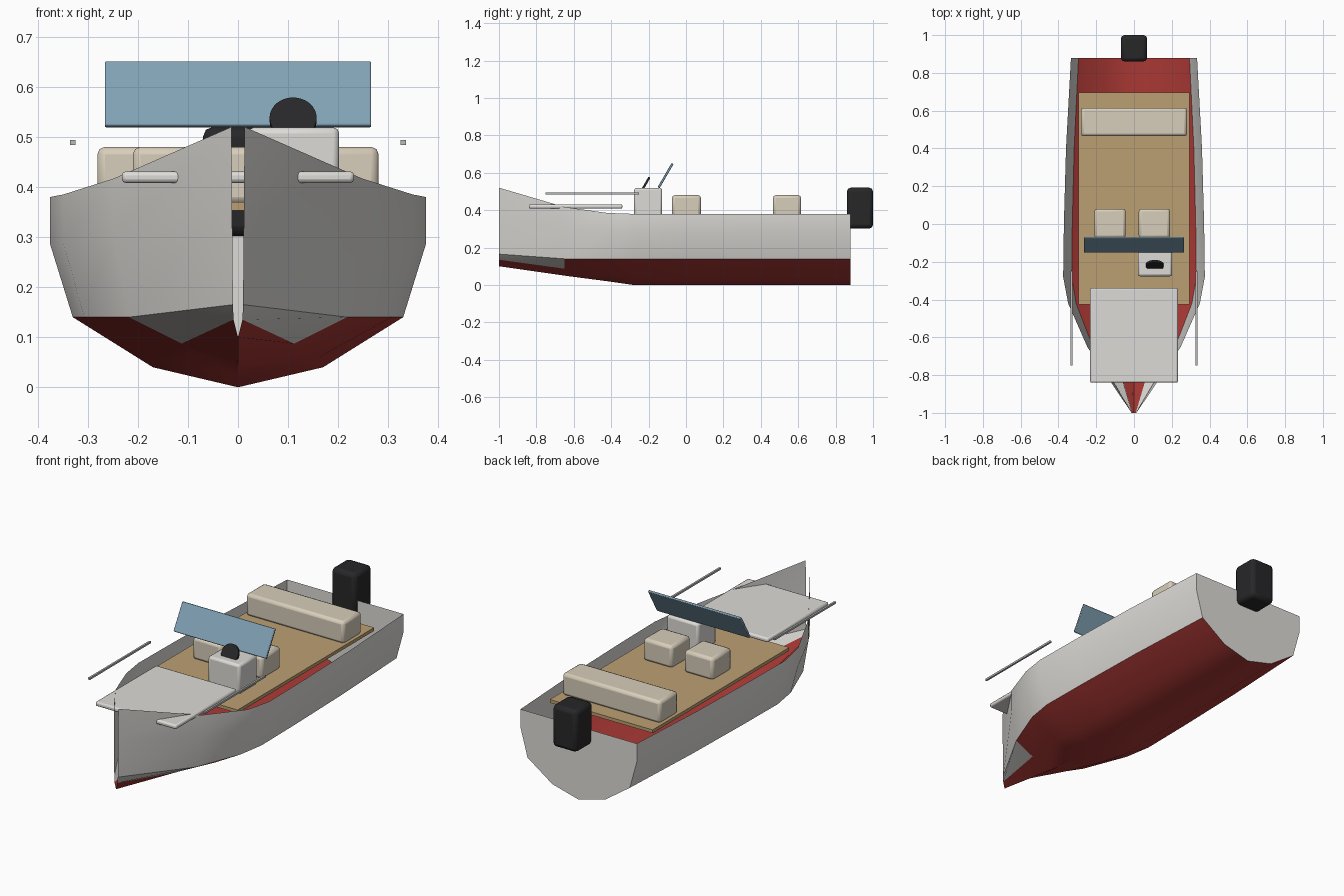
import bpy, bmesh, math

if "Cube" in bpy.data.objects:
    bpy.data.objects.remove(bpy.data.objects["Cube"])


def material(name, rgb):
    m = bpy.data.materials.new(name)
    m.diffuse_color = (*rgb, 1)
    m.use_nodes = True
    m.node_tree.nodes["Principled BSDF"].inputs["Base Color"].default_value = m.diffuse_color
    return m


RED = material("antifouling_red", (0.40, 0.04, 0.035))
WHITE = material("hull_white", (0.72, 0.71, 0.68))
TAN = material("teak", (0.50, 0.35, 0.17))
CREAM = material("cushion", (0.68, 0.61, 0.49))
BLACK = material("black", (0.02, 0.02, 0.022))
GLASS = material("tinted_glass", (0.22, 0.36, 0.46))
METAL = material("metal", (0.5, 0.5, 0.52))


def smooth(ob, angle=30):
    bpy.ops.object.select_all(action='DESELECT')
    ob.select_set(True)
    bpy.context.view_layer.objects.active = ob
    bpy.ops.object.shade_smooth_by_angle(angle=math.radians(angle))


def box(name, lo, hi, mat, bevel=0.0, tilt=0.0):
    """Box between two corners, optionally rounded and tilted about x."""
    bpy.ops.mesh.primitive_cube_add(
        size=1, location=[(a + b) / 2 for a, b in zip(lo, hi)])
    ob = bpy.context.object
    ob.name = name
    for v in ob.data.vertices:
        v.co = [c * (b - a) for c, a, b in zip(v.co, lo, hi)]
    ob.rotation_euler.x = tilt
    ob.data.materials.append(mat)
    if bevel:
        m = ob.modifiers.new("bevel", 'BEVEL')
        m.width = bevel
        m.segments = 2
        smooth(ob)
    return ob


# Hull: open shell lofted through stations (y, width scale, keel/bilge/chine/knuckle/sheer z)
SECTION_X = [0, 0.17, 0.33, 0.375, 0.375]
STATIONS = [
    (-1.00, 0.035, (0.10, 0.135, 0.165, 0.37, 0.52)),
    (-0.65, 0.66, (0.05, 0.087, 0.14, 0.305, 0.417)),
    (-0.42, 0.93, (0.02, 0.058, 0.14, 0.288, 0.385)),
    (-0.28, 1.00, (0.0, 0.04, 0.14, 0.285, 0.38)),
    (0.00, 0.99, (0.0, 0.04, 0.14, 0.285, 0.38)),
    (0.40, 0.96, (0.0, 0.04, 0.14, 0.285, 0.38)),
    (0.88, 0.89, (0.0, 0.04, 0.14, 0.285, 0.38)),
]
bm = bmesh.new()
rows = []
for y, s, zs in STATIONS:
    half = [(x * s, z) for x, z in zip(SECTION_X, zs)]
    if y == -1:  # the stem is almost parallel-sided
        half = [(x, z) for x, (_, z) in zip([0, 0.009, 0.010, 0.012, 0.013], half)]
    ring = [(-x, z) for x, z in half[:0:-1]] + half
    rows.append([bm.verts.new((x, y, z)) for x, z in ring])
for a, b in zip(rows, rows[1:]):
    for i in range(8):
        f = bm.faces.new((a[i], a[i + 1], b[i + 1], b[i]))
        f.material_index = 0 if f.calc_center_median().z < 0.118 else 1
bm.faces.new(rows[-1]).material_index = 1  # transom
bmesh.ops.recalc_face_normals(bm, faces=bm.faces)
bm.faces.ensure_lookup_table()
if bm.faces[-1].normal.y < 0:
    bmesh.ops.reverse_faces(bm, faces=bm.faces)
mesh = bpy.data.meshes.new("hull")
bm.to_mesh(mesh)
bm.free()
hull = bpy.data.objects.new("hull", mesh)
bpy.context.collection.objects.link(hull)
mesh.materials.append(RED)
mesh.materials.append(WHITE)
smooth(hull)

# Decks
box("cockpit_floor", (-0.295, -0.425, 0.353), (0.295, 0.695, 0.37), TAN)
box("foredeck", (-0.232, -0.84, 0.408), (0.232, -0.34, 0.431), WHITE, 0.008)

# Seats
for side, x in (("left", -0.127), ("right", 0.108)):
    box(f"seat_{side}", (x - 0.083, -0.075, 0.365), (x + 0.083, 0.08, 0.48), CREAM, 0.015)
box("stern_bench", (-0.281, 0.465, 0.365), (0.281, 0.615, 0.48), CREAM, 0.015)

# Helm console, windscreen and wheel
box("console", (0.02, -0.277, 0.365), (0.202, -0.127, 0.519), WHITE, 0.012)
box("windscreen", (-0.266, -0.115, 0.511), (0.266, -0.103, 0.659), GLASS, 0.003,
    math.radians(-30))
bpy.ops.mesh.primitive_cylinder_add(
    vertices=32, radius=0.047, depth=0.012, location=(0.11, -0.219, 0.535),
    rotation=(math.radians(60), 0, 0))
wheel = bpy.context.object
wheel.name = "steering_wheel"
wheel.data.materials.append(BLACK)
smooth(wheel)

# Side rails
for side, x in (("left", -0.33), ("right", 0.33)):
    box(f"rail_{side}", (x - 0.005, -0.75, 0.484), (x + 0.005, -0.25, 0.494), METAL)

# Outboard motor
box("outboard_motor", (-0.07, 0.86, 0.302), (0.07, 1.0, 0.52), BLACK, 0.02)
